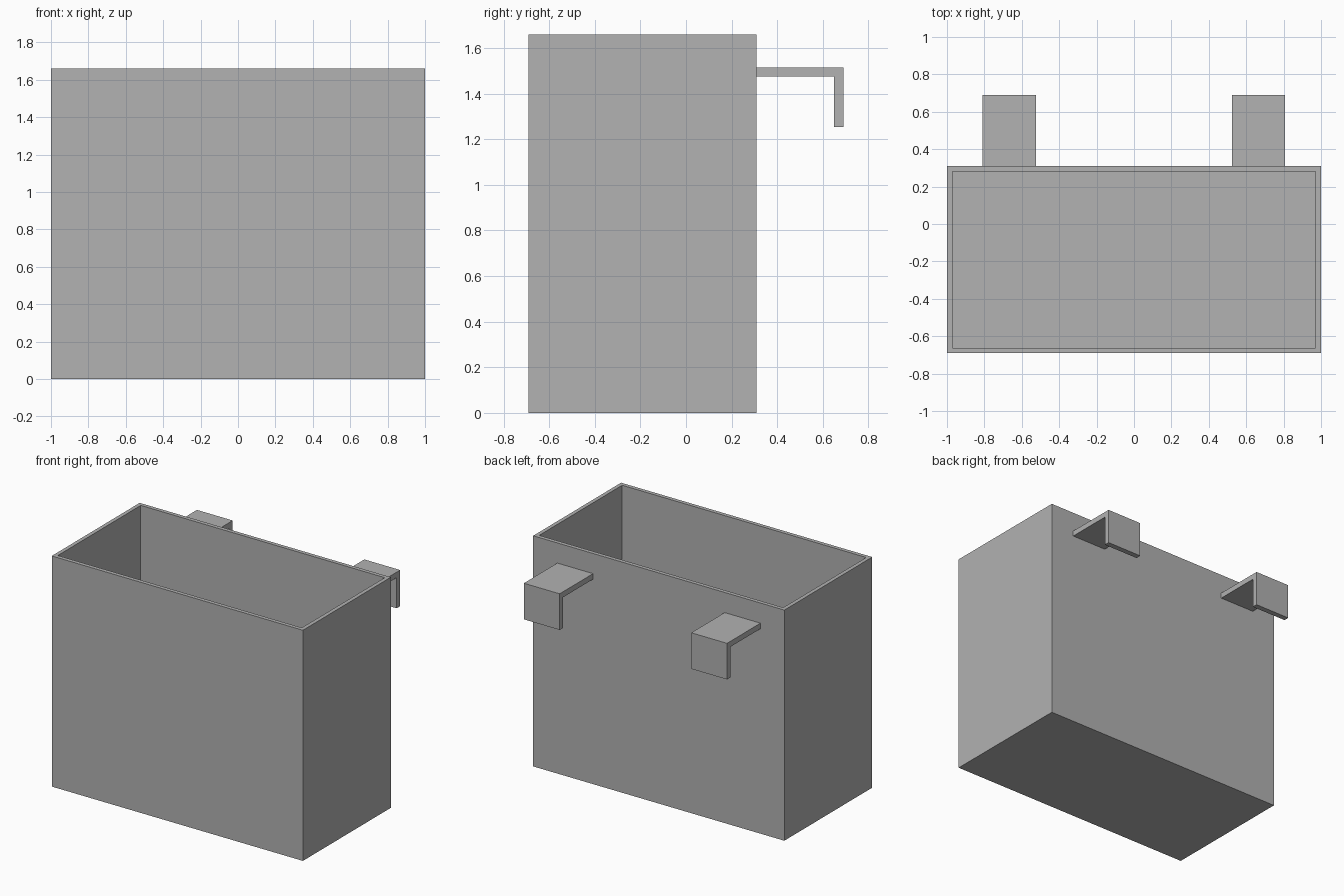
import bpy
import bmesh
from mathutils import Vector

default = bpy.data.objects.get("Cube")
if default:
    bpy.data.objects.remove(default, do_unlink=True)

# Single plain grey material
GREY = (0.445, 0.445, 0.445, 1)
grey = bpy.data.materials.new("plain_grey")
grey.use_nodes = True
grey.diffuse_color = GREY
grey.node_tree.nodes["Principled BSDF"].inputs["Base Color"].default_value = GREY

WALL = 0.04
HEIGHT = 1.66
FRONT, BACK = -0.69, 0.31


def add_object(name, bm):
    bmesh.ops.recalc_face_normals(bm, faces=bm.faces)
    mesh = bpy.data.meshes.new(name)
    bm.to_mesh(mesh)
    bm.free()
    mesh.materials.append(grey)
    obj = bpy.data.objects.new(name, mesh)
    bpy.context.collection.objects.link(obj)
    return obj


def extrude_profile(name, points, offset):
    """Make a solid by sweeping a flat outline along a straight offset."""
    bm = bmesh.new()
    face = bm.faces.new([bm.verts.new(p) for p in points])
    swept = bmesh.ops.extrude_face_region(bm, geom=[face], use_keep_orig=True)
    verts = [v for v in swept["geom"] if isinstance(v, bmesh.types.BMVert)]
    bmesh.ops.translate(bm, verts=verts, vec=Vector(offset))
    return add_object(name, bm)


# Open bin: a block whose top is inset to a rim and sunk to the floor
bm = bmesh.new()
bmesh.ops.create_cube(bm, size=1)
bmesh.ops.scale(bm, verts=bm.verts, vec=(2, BACK - FRONT, HEIGHT))
bmesh.ops.translate(bm, verts=bm.verts, vec=(0, (FRONT + BACK) / 2, HEIGHT / 2))
top = max(bm.faces, key=lambda f: f.calc_center_median().z)
bmesh.ops.inset_region(bm, faces=[top], thickness=WALL)
sunk = bmesh.ops.extrude_discrete_faces(bm, faces=[top])["faces"][0]
bmesh.ops.translate(bm, verts=sunk.verts, vec=(0, 0, WALL - HEIGHT))
add_object("bin_body", bm)

# Hanging hooks on the back: an arm with a downturned lip
TIP, ARM_TOP, LIP_END = 0.69, 1.515, 1.255
outline = [
    (BACK, ARM_TOP), (TIP, ARM_TOP), (TIP, LIP_END),
    (TIP - WALL, LIP_END), (TIP - WALL, ARM_TOP - WALL), (BACK, ARM_TOP - WALL),
]
HOOK_WIDTH = 0.285
for name, x in (("right_hook", -0.81), ("left_hook", 0.523)):
    extrude_profile(name, [(x, y, z) for y, z in outline], (HOOK_WIDTH, 0, 0))
